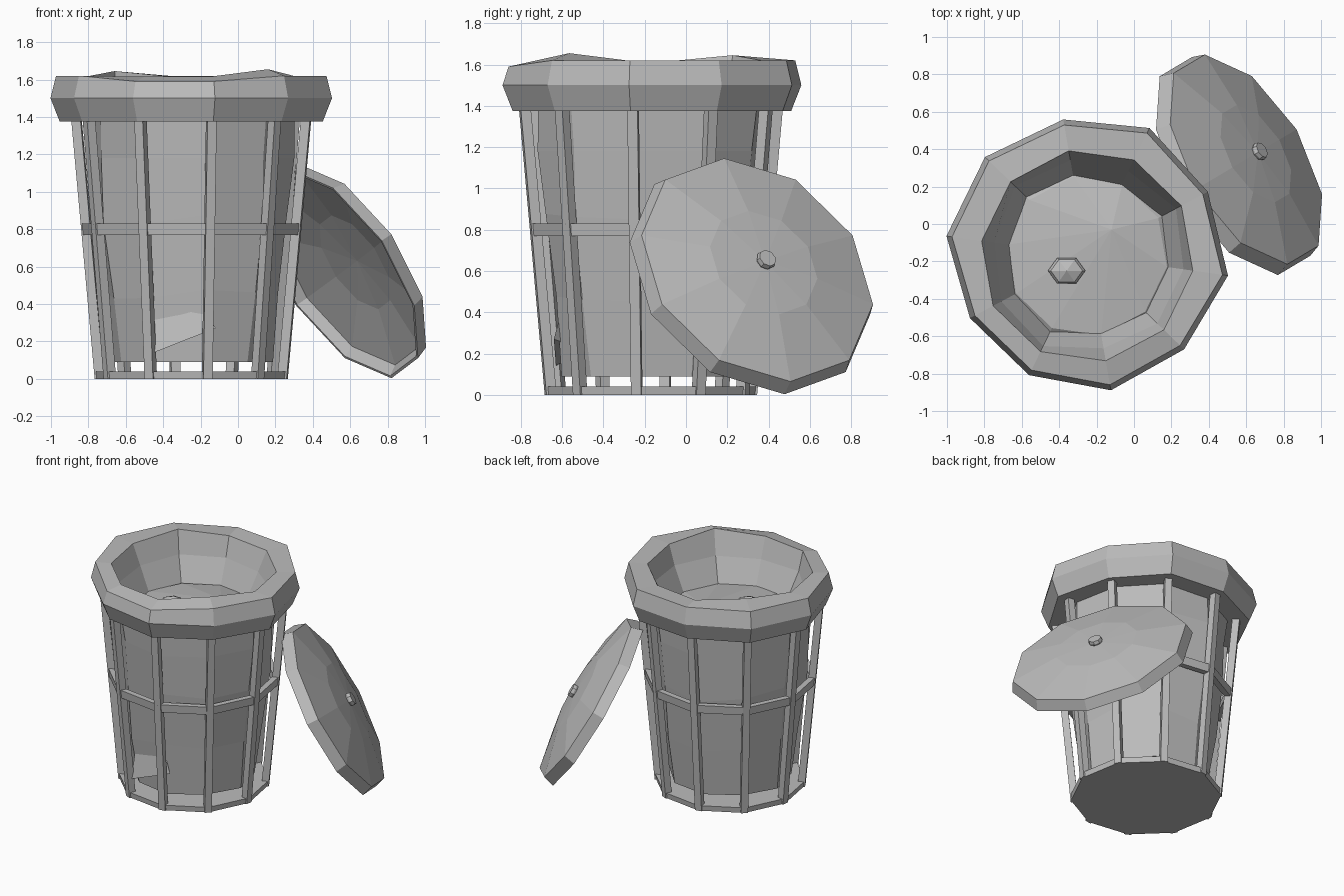
import bpy, bmesh, math
from mathutils import Vector, Matrix

cube = bpy.data.objects.get("Cube")
if cube:
    bpy.data.objects.remove(cube, do_unlink=True)

SIDES = 10
START = math.radians(-8)
CENTRE = Vector((-0.25, -0.17, 0))

grey = bpy.data.materials.new("plain grey")
grey.use_nodes = True
grey.diffuse_color = (0.5, 0.5, 0.5, 1)
grey.node_tree.nodes["Principled BSDF"].inputs["Base Color"].default_value = (0.5, 0.5, 0.5, 1)


def finish(name, bm, matrix=None):
    bmesh.ops.recalc_face_normals(bm, faces=bm.faces)
    mesh = bpy.data.meshes.new(name)
    bm.to_mesh(mesh)
    bm.free()
    mesh.materials.append(grey)
    obj = bpy.data.objects.new(name, mesh)
    bpy.context.collection.objects.link(obj)
    obj.matrix_world = matrix or Matrix.Translation(CENTRE)
    return obj


def lathe(name, profile, sides=SIDES, start=START, matrix=None, closed=False, shape=None):
    """Turn (radius, height) points; zero radius makes a fan tip."""
    bm = bmesh.new()
    rings = []
    for level, (r, z) in enumerate(profile):
        if r == 0:
            rings.append([bm.verts.new((0, 0, z))] * sides)
            continue
        ring = []
        for i in range(sides):
            rr, zz = shape(level, i, r, z) if shape else (r, z)
            a = start + i * math.tau / sides
            ring.append(bm.verts.new((rr * math.cos(a), rr * math.sin(a), zz)))
        rings.append(ring)
    pairs = list(zip(rings, rings[1:]))
    if closed:
        pairs.append((rings[-1], rings[0]))
    for low, high in pairs:
        for i in range(sides):
            j = (i + 1) % sides
            corners = list(dict.fromkeys((low[i], low[j], high[j], high[i])))
            bm.faces.new(corners)
    return finish(name, bm, matrix)


# Base plate and middle hoop
lathe("base_plate", [(0, 0), (0.515, 0), (0.52, 0.04), (0, 0.04)])
lathe("middle_hoop", [(0.545, 0.77), (0.588, 0.77), (0.594, 0.83), (0.55, 0.83)], closed=True)

# Leaning posts, one at each corner
bm = bmesh.new()
for i in range(SIDES):
    a = START + i * math.tau / SIDES
    out = Vector((math.cos(a), math.sin(a), 0))
    side = Vector((-out.y, out.x, 0)) * 0.025
    ends = []
    for r, z in ((0.518, 0), (0.645, 1.39)):
        up = Vector((0, 0, z))
        ends.append([bm.verts.new(out * (r - d) + side * s + up)
                     for d, s in ((0, -1), (0, 1), (0.05, 1), (0.05, -1))])
    low, high = ends
    bm.faces.new(low)
    bm.faces.new(high)
    for k in range(4):
        m = (k + 1) % 4
        bm.faces.new((low[k], low[m], high[m], high[k]))
finish("posts", bm)


# Sagging liner inside the posts
def crumple(level, i, r, z):
    return r + 0.012 * math.sin(2.4 * i + 1.9 * level), z + (0.03 * math.sin(1.7 * i) if 1 < level < 4 else 0)


lathe("liner", [(0, 0.09), (0.43, 0.09), (0.475, 0.45), (0.52, 0.85), (0.545, 1.18), (0.56, 1.4)], shape=crumple)

# Thick folded rim with uneven top, and the heap of rubbish inside
SPREAD = (0.01, -0.02, 0.01, -0.01, 0.01, 0.01, -0.04, -0.04, -0.02, -0.03)


def fold(level, i, r, z):
    if level == 0:
        return r, z
    if level < 4:
        r += SPREAD[i]
    if level == 3 and i in (7, 8):
        z -= 0.03
    if level == 4:
        z += {9: 0.04, 4: 0.03}.get(i, 0)
    if level > 4:
        r += 0.02 * math.sin(2.1 * i)
    return r, z


lathe("folded_rim", [(0.55, 1.375), (0.70, 1.375), (0.75, 1.5), (0.72, 1.62), (0.57, 1.615),
                     (0.52, 1.47), (0.435, 1.29)], shape=fold)
heap_place = Matrix.Translation(CENTRE)
heap = lathe("rubbish_heap", [(0.47, 1.27), (0.43, 1.3), (0, 1.36)], matrix=heap_place)
heap.data.vertices[-1].co.xy = (0.13, 0.14)

# Small faceted scrap on the heap
lathe("scrap", [(0, -0.05), (0.9, -0.03), (1, 0.02), (0.85, 0.04), (0, 0.07)], sides=6, start=0,
      matrix=Matrix.Translation((-0.36, -0.25, 1.33)) @ Matrix.Diagonal((0.1, 0.08, 1, 1)))

# Wedge poking through the lower front of the liner
bm = bmesh.new()
corners = [bm.verts.new(p) for p in ((-0.45, -0.57, 0.4), (-0.2, -0.6, 0.42), (-0.12, -0.64, 0.27),
                                     (-0.45, -0.63, 0.14), (-0.28, -0.5, 0.22))]
bm.faces.new(corners[:4])
for k in range(4):
    bm.faces.new((corners[k], corners[(k + 1) % 4], corners[4]))
finish("liner_bulge", bm, Matrix.Identity(4))

# Lid leaning against the side: hollow shell and small knob
normal = Vector((0.74, 0.44, 0.5)).normalized()
up = (Vector((0, 0, 1)) - normal * normal.z).normalized()
turn = Matrix((up, normal.cross(up), normal)).transposed().to_4x4()
lid_place = Matrix.Translation((0.54, 0.31, 0.565)) @ turn
lathe("lid", [(0, 0.13), (0.29, 0.115), (0.6, 0.055), (0.635, 0), (0.65, 0), (0.625, 0.08),
              (0.29, 0.15), (0, 0.165)], start=0, matrix=lid_place)
lathe("lid_knob", [(0, 0.15), (0.04, 0.15), (0.05, 0.175), (0.045, 0.195), (0, 0.195)],
      sides=8, start=0, matrix=lid_place)
